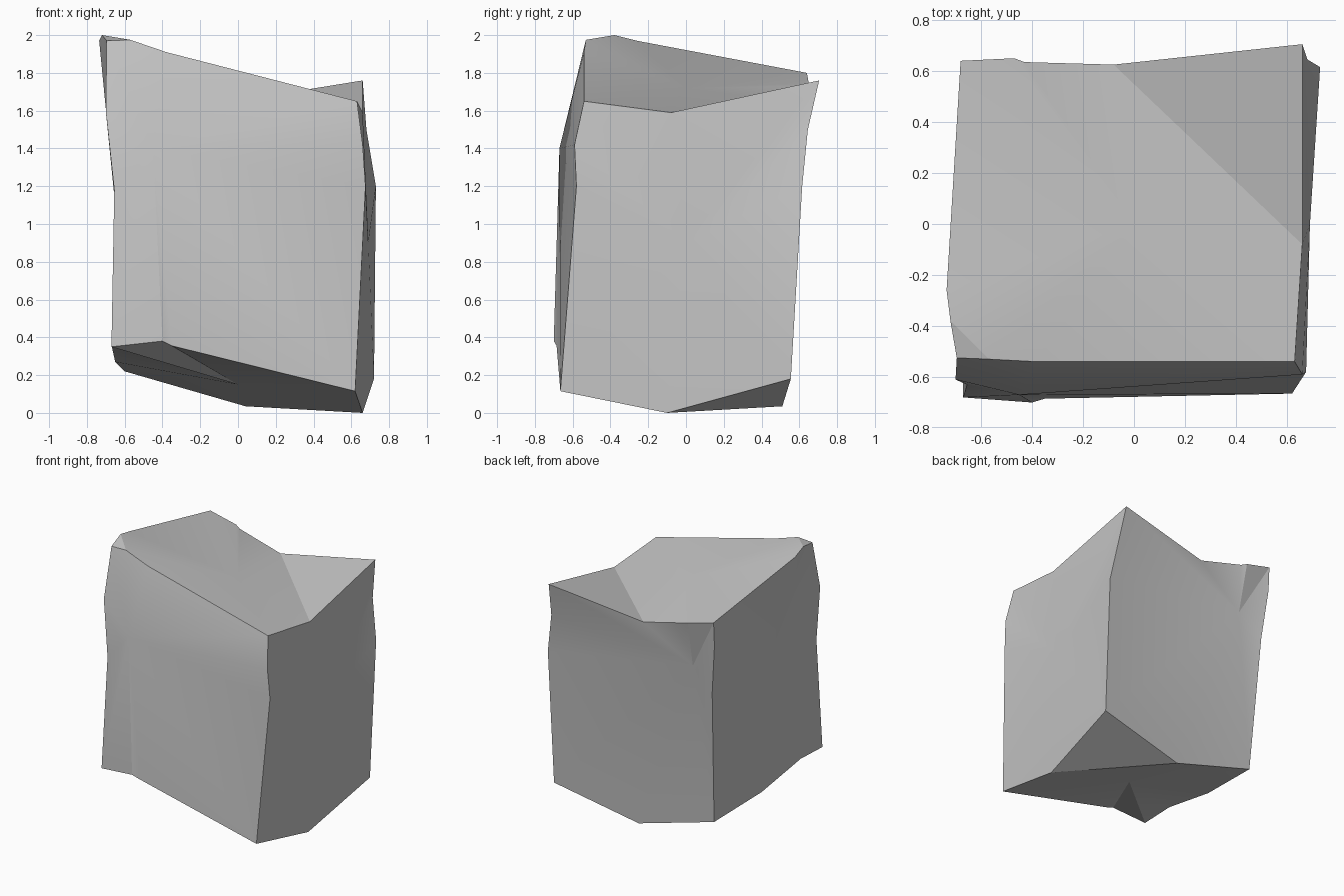
import bpy
import bmesh
import math

default_cube = bpy.data.objects.get("Cube")
if default_cube:
    bpy.data.objects.remove(default_cube, do_unlink=True)

# Stone colour
stone = bpy.data.materials.new("stone_grey")
stone.use_nodes = True
stone_colour = (0.56, 0.56, 0.56, 1)
stone.diffuse_color = stone_colour
stone.node_tree.nodes["Principled BSDF"].inputs["Base Color"].default_value = stone_colour

mesh_builder = bmesh.new()


def run(*points):
    """Add a chain of corner points and return its vertices."""
    return [mesh_builder.verts.new(point) for point in points]


def panel(*chains):
    """Fill one side of the block from the chains around its border."""
    return mesh_builder.faces.new([vert for chain in chains for vert in chain])


def fan_panel(hub_point, *chains):
    """Fill one side as a fan of facets around a hub point."""
    poked = bmesh.ops.poke(mesh_builder, faces=[panel(*chains)])
    poked["verts"][0].co = hub_point


def flip(chain):
    return chain[::-1]


# Four upright corner edges, each from bottom to top
front_right = run((.62, -.665, .115), (.675, -.58, 1.2), (.66, -.59, 1.42), (.63, -.54, 1.65))
back_right = run((.72, .555, .18), (.73, .615, 1.2), (.68, .645, 1.5), (.66, .705, 1.76))
back_left = run((-.6, .52, .22), (-.64, .6, 1.24), (-.68, .63, 1.62), (-.68, .64, 1.8))
front_left = run((-.67, -.68, .35), (-.655, -.63, 1.18), (-.7, -.61, 1.6), (-.695, -.525, 1.97))

# Top rim, running between the corners
rim_front = run((-.57, -.53, 1.975), (-.38, -.54, 1.91))
rim_right = run((.66, -.08, 1.59))
rim_back = run((-.08, .625, 1.64), (-.43, .635, 1.73), (-.47, .65, 1.745))
rim_left = run((-.735, -.26, 1.97), (-.72, -.38, 2))

# Bottom rim, running between the corners
base_front = run((-.4, -.7, .38), (-.35, -.685, .355))
base_right = run((.66, -.1, 0))
base_back = run((.04, .51, .035))
base_left = run((-.65, .02, .27), (-.67, -.42, .36))

# Upright sides
fan_panel((-.45, -.67, 1.4), base_front, front_right, flip(rim_front), flip(front_left))
fan_panel((-.46, .575, 1.39), base_back, back_left, flip(rim_back), flip(back_right))
fan_panel((.69, 0, .9), base_right, back_right, flip(rim_right), flip(front_right))
fan_panel((-.65, 0, 1.1), base_left, front_left, flip(rim_left), flip(back_left))

# Top: main slope, raised back corner and small chipped corner
fan_panel((0, 0, 1.72), rim_front, front_right[-1:], rim_right, rim_back,
          back_left[-1:], rim_left)
panel(rim_right, back_right[-1:], rim_back[:1])
panel(rim_left[-1:], front_left[-1:], rim_front[:1])

# Underside: main slope and chipped back corner
fan_panel((0, -.05, .15), base_front, front_right[:1], base_right, base_back,
          back_left[:1], base_left, front_left[:1])
panel(base_right, back_right[:1], base_back)

bmesh.ops.recalc_face_normals(mesh_builder, faces=mesh_builder.faces[:])

# Finished block
block_mesh = bpy.data.meshes.new("stone_block")
mesh_builder.to_mesh(block_mesh)
mesh_builder.free()
block_mesh.materials.append(stone)
block = bpy.data.objects.new("stone_block", block_mesh)
bpy.context.collection.objects.link(block)
bpy.ops.object.select_all(action="DESELECT")
block.select_set(True)
bpy.context.view_layer.objects.active = block
bpy.ops.object.shade_smooth_by_angle(angle=math.radians(18))
